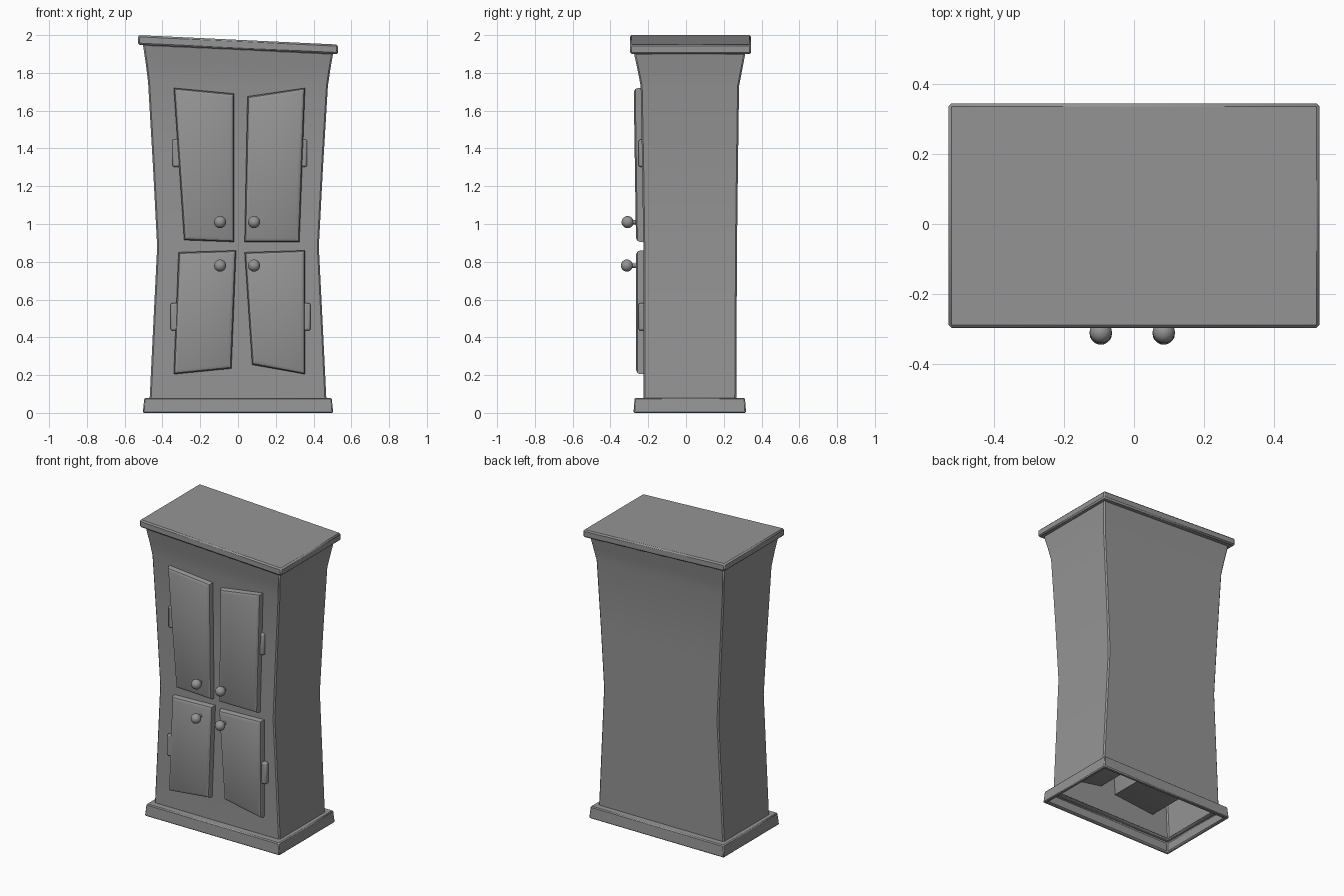
import bpy, bmesh

if "Cube" in bpy.data.objects:
    bpy.data.objects.remove(bpy.data.objects["Cube"])

grey = bpy.data.materials.new("plain_grey")
grey.use_nodes = True
COLOUR = (0.3, 0.3, 0.3, 1)
grey.diffuse_color = COLOUR
grey.node_tree.nodes["Principled BSDF"].inputs["Base Color"].default_value = COLOUR


def add_object(name, bm, bevel=0.0, segments=1):
    bmesh.ops.recalc_face_normals(bm, faces=bm.faces)
    mesh = bpy.data.meshes.new(name)
    bm.to_mesh(mesh)
    bm.free()
    mesh.materials.append(grey)
    obj = bpy.data.objects.new(name, mesh)
    bpy.context.collection.objects.link(obj)
    if bevel:
        mod = obj.modifiers.new("edges", 'BEVEL')
        mod.width = bevel
        mod.segments = segments
        mod.angle_limit = 0.7
    bpy.ops.object.select_all(action='DESELECT')
    obj.select_set(True)
    bpy.context.view_layer.objects.active = obj
    bpy.ops.object.shade_smooth_by_angle(angle=0.5)
    return obj


def loft(bm, rings, cap_start=False, cap_end=False):
    rows = [[bm.verts.new(p) for p in ring] for ring in rings]
    for a, b in zip(rows, rows[1:]):
        for i in range(len(a)):
            j = (i + 1) % len(a)
            bm.faces.new((a[i], a[j], b[j], b[i]))
    if cap_start:
        bm.faces.new(rows[0])
    if cap_end:
        bm.faces.new(rows[-1])


def rectangle(half, front, back, z, tilt=0.0):
    corners = ((-half, front), (half, front), (half, back), (-half, back))
    return [(x, y, z + tilt * x) for x, y in corners]


# Waisted cabinet shell, open underneath, flaring at the top
SECTIONS = [  # half width, front, back, height, tilt
    (0.468, -0.225, 0.266, 0.07, 0),
    (0.448, -0.225, 0.268, 0.48, 0),
    (0.428, -0.226, 0.270, 0.88, 0),
    (0.450, -0.232, 0.275, 1.30, 0),
    (0.476, -0.240, 0.281, 1.74, -0.02),
    (0.488, -0.256, 0.297, 1.83, -0.035),
    (0.504, -0.276, 0.315, 1.93, -0.047)]
bm = bmesh.new()
loft(bm, [rectangle(*s) for s in SECTIONS], cap_end=True)
add_object("cabinet_body", bm, 0.008)

# Slanted top board
bm = bmesh.new()
loft(bm, [rectangle(0.53, -0.297, 0.345, z, -0.047) for z in (1.924, 1.975)], True, True)
add_object("top_board", bm, 0.009)

# Hollow plinth with a lip meeting the body
bm = bmesh.new()
loft(bm, [rectangle(0.480, -0.25, 0.29, 0.0),
          rectangle(0.504, -0.278, 0.318, 0.0),
          rectangle(0.496, -0.272, 0.312, 0.08),
          rectangle(0.455, -0.215, 0.255, 0.08),
          rectangle(0.455, -0.215, 0.255, 0.065),
          rectangle(0.480, -0.25, 0.29, 0.065),
          rectangle(0.480, -0.25, 0.29, 0.0)])
bmesh.ops.remove_doubles(bm, verts=bm.verts, dist=0.0001)
add_object("plinth", bm, 0.006)


# Crooked doors: deep blocks with a chamfered front
def door(name, outline, lean):
    cx = sum(p[0] for p in outline) / 4
    cz = sum(p[1] for p in outline) / 4
    rings = []
    for inset, y in ((0, 0.1), (0, -0.243), (0.006, -0.257), (0.022, -0.265)):
        ring = []
        for x, z in outline:
            sx, sz = (1 if x > cx else -1), (1 if z > cz else -1)
            slope = lean * (z - 0.9) if y < 0 else 0
            ring.append((x - sx * inset, y - slope, z - sz * inset))
        rings.append(ring)
    bm = bmesh.new()
    loft(bm, rings, True, True)
    add_object(name, bm)


door("upper_right_door", [(-0.34, 1.72), (-0.02, 1.69), (-0.02, 0.905), (-0.285, 0.915)], 0.014)
door("upper_left_door", [(0.05, 1.675), (0.355, 1.72), (0.325, 0.905), (0.035, 0.905)], 0.014)
door("lower_right_door", [(-0.315, 0.85), (-0.01, 0.86), (-0.035, 0.235), (-0.34, 0.205)], 0)
door("lower_left_door", [(0.035, 0.85), (0.355, 0.86), (0.355, 0.205), (0.075, 0.255)], 0)

# Hinges beside the doors
for name, x, z in (("upper_right_hinge", -0.324, 1.375), ("upper_left_hinge", 0.342, 1.375),
                   ("lower_right_hinge", -0.333, 0.508), ("lower_left_hinge", 0.36, 0.508)):
    bm = bmesh.new()
    bmesh.ops.create_cube(bm, size=1)
    for v in bm.verts:
        v.co = (x + v.co.x * 0.048, -0.233 + v.co.y * 0.036, z + v.co.z * 0.145)
    add_object(name, bm, 0.01, 2)

# Round knobs on short stems
PROFILE = [(0.012, -0.24), (0.012, -0.285)]
for side, x in (("right", -0.095), ("left", 0.085)):
    for level, z, y in (("upper", 1.01, -0.309), ("lower", 0.78, -0.313)):
        bm = bmesh.new()
        bmesh.ops.create_uvsphere(bm, u_segments=20, v_segments=12, radius=0.032)
        bmesh.ops.translate(bm, verts=bm.verts, vec=(x, y, z))
        add_object(f"{level}_{side}_knob", bm)
        bpy.ops.mesh.primitive_cylinder_add(vertices=12, radius=0.012, depth=0.06,
                                            location=(x, -0.265, z), rotation=(1.5708, 0, 0))
        stem = bpy.context.object
        stem.name = f"{level}_{side}_knob_stem"
        stem.data.materials.append(grey)
        bpy.ops.object.shade_smooth_by_angle(angle=0.5)
